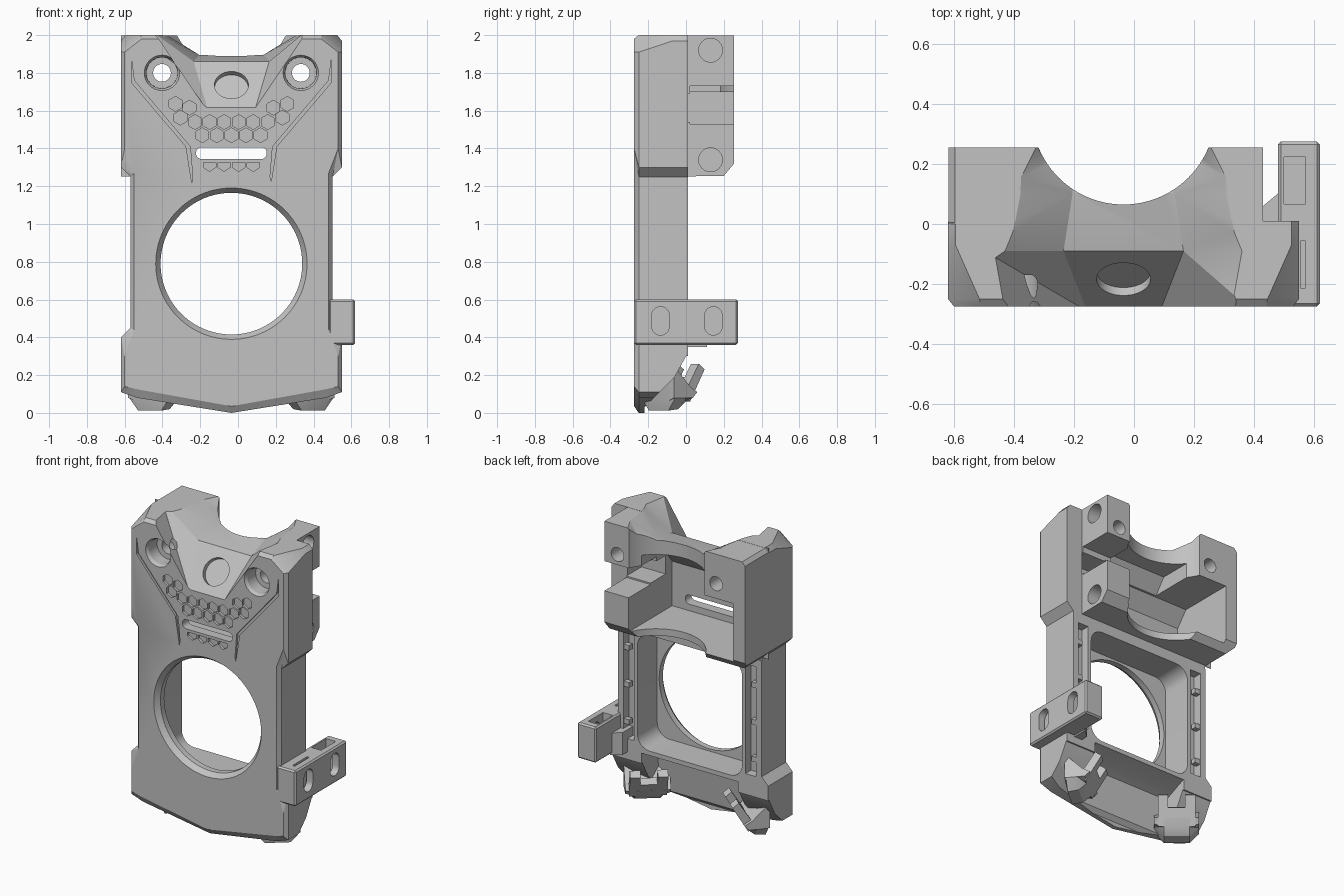
import bpy, bmesh, math
from mathutils import Vector, Matrix

if "Cube" in bpy.data.objects:
    bpy.data.objects.remove(bpy.data.objects["Cube"])

C = -0.035          # symmetry plane of the cowl
FRONT = -0.275
parts = []

grey = bpy.data.materials.new("neutral_grey")
grey.use_nodes = True
colour = (0.54, 0.54, 0.54, 1)
grey.diffuse_color = colour
grey.node_tree.nodes["Principled BSDF"].inputs["Base Color"].default_value = colour


def loft(name, sections, bevel=0):
    """Closed solid through matching rings of points."""
    bm = bmesh.new()
    rings = [[bm.verts.new(p) for p in s] for s in sections]
    n = len(rings[0])
    for a, b in zip(rings, rings[1:]):
        for i in range(n):
            j = (i + 1) % n
            bm.faces.new((a[i], a[j], b[j], b[i]))
    bm.faces.new(rings[0])
    bm.faces.new(rings[-1])
    bmesh.ops.connect_verts_nonplanar(bm, angle_limit=0.005, faces=bm.faces[:])
    bmesh.ops.recalc_face_normals(bm, faces=bm.faces)
    if bevel:
        bmesh.ops.bevel(bm, geom=bm.edges[:], offset=bevel, segments=1, affect='EDGES')
    me = bpy.data.meshes.new(name)
    bm.to_mesh(me)
    bm.free()
    ob = bpy.data.objects.new(name, me)
    bpy.context.scene.collection.objects.link(ob)
    return ob


def place(axis, a, b, t):
    return {'x': (t, a, b), 'y': (a, t, b), 'z': (a, b, t)}[axis]


def prism(name, pts, axis, lo, hi, bevel=0):
    return loft(name, [[place(axis, a, b, t) for a, b in pts] for t in (lo, hi)], bevel)


def box(name, x, y, z, bevel=0):
    return prism(name, [(x[0], y[0]), (x[1], y[0]), (x[1], y[1]), (x[0], y[1])], 'z', *z, bevel)


def circle(a, b, r, n=48, turn=0.0):
    return [(a + r * math.cos(turn + math.tau * i / n), b + r * math.sin(turn + math.tau * i / n))
            for i in range(n)]


def bore(name, x, z, steps, n):
    """Turned cutter along y from (y, radius) steps."""
    return loft(name, [[(a, y, b) for a, b in circle(x, z, r, n)] for y, r in steps])


def round_rect(a, b, ha, hb, r, n=8):
    pts = []
    for k, (sa, sb) in enumerate([(1, 1), (-1, 1), (-1, -1), (1, -1)]):
        for i in range(n + 1):
            t = (k + i / n) * math.pi / 2
            pts.append((a + sa * (ha - r) + r * math.cos(t), b + sb * (hb - r) + r * math.sin(t)))
    return pts


def combine(target, tool, op='DIFFERENCE'):
    m = target.modifiers.new("join", 'BOOLEAN')
    m.operation, m.object, m.solver = op, tool, 'EXACT'
    bpy.context.view_layer.objects.active = target
    bpy.ops.object.modifier_apply(modifier=m.name)
    bpy.data.objects.remove(tool)


def both(half):
    """Mirror a half outline (offset, height) that runs from top to bottom centre."""
    return [(C + u, z) for u, z in half] + [(C - u, z) for u, z in reversed(half) if u > 0]


# Front shell: outline with chamfered front edges
low = [(0.585, 1.30), (0.535, 1.25), (0.535, 0.45), (0.585, 0.40), (0.585, 0.11), (0.5, 0.08), (0, 0)]
front = [(0.475, 1.98), (0.565, 1.91), (0.565, 1.40), (0.515, 1.27), (0.515, 0.44),
         (0.565, 0.30), (0.565, 0.14), (0.5, 0.125), (0, 0.035)]
middle = [(0.48, 2), (0.585, 1.91)] + low
rear = [(0.56, 2), (0.585, 1.97)] + low
body = loft("cowl_body", [[(x, y, z) for x, z in both(h)] for h, y in
                          ((front, FRONT), (middle, -0.25), (rear, -0.07), (rear, 0.01))])

# Rear upper housing
combine(body, prism("upper_housing", [(0, 1.252), (0.2, 1.255), (0.255, 1.32), (0.255, 1.999), (0, 1.999)],
                    'x', -0.619, 0.43), 'UNION')
combine(body, prism("lower_chamfer", [(-0.64, 1.23), (-0.64, 1.32), (-0.55, 1.23)], 'y', 0.005, 0.3))
combine(body, prism("upper_chamfer", [(-0.64, 1.95), (-0.64, 2.03), (-0.57, 2.03)], 'y', 0.005, 0.3))

# Hollow below the duct, and sloped undersides at the corners
combine(body, prism("under_hollow", [(-0.2, -0.1), (-0.2, 0), (-0.16, 0.30), (0, 0.37), (0.1, 0.37), (0.1, -0.1)],
                    'x', C - 0.36, C + 0.36))
combine(body, prism("under_slope", [(-0.22, -0.1), (-0.22, 0.03), (-0.06, 0.19), (0, 0.30), (0.1, 0.30),
                                    (0.1, -0.1)], 'x', -1, 1))

# Upper cavity, open to the rear, and side channel
combine(body, prism("cavity", [(0.3, 1.30), (-0.21, 1.30), (-0.21, 1.60), (-0.13, 1.70), (0.3, 1.70)],
                    'x', -0.53, 0.25))
combine(body, prism("cavity_top", [(0.3, 1.68), (-0.13, 1.68), (-0.04, 1.80), (0.3, 1.80)],
                    'x', C - 0.24, C + 0.24))
combine(body, box("side_channel", (0.2, 0.6), (0.02, 0.3), (1.53, 1.73)))
combine(body, box("channel_pocket", (0.2, 0.43), (-0.14, 0.1), (1.54, 1.69)))

# V-shaped valley running over the top
valley = [(-0.29, 0.122, 0.395, 1.596), (-0.09, 0.2, 0.395, 1.86),
          (0.1, 0.17, 0.345, 1.895), (0.27, 0.165, 0.285, 1.895)]
sections = []
for y, ub, ut, zb in valley:
    ue = ut + (ut - ub) * 0.05 / (2 - zb)
    sections.append([(C - ub, y, zb), (C + ub, y, zb), (C + ue, y, 2.05), (C - ue, y, 2.05)])
combine(body, loft("valley", sections))

# Round clearance behind the housing
combine(body, prism("rear_clearance", circle(C, 0.371, 0.306, 96), 'z', 1.2, 2.1))

# Round recess on the sloped facet
normal = Vector((0, -0.804, 0.595))
across = Vector((0, 0.595, 0.804))
centre = Vector((C, -0.1825, 1.735))
combine(body, loft("facet_recess", [[centre + normal * d + Vector((a, 0, 0)) + across * b
                                     for a, b in circle(0, 0, 0.09)] for d in (-0.03, 0.05)]))

# Large fan opening with chamfer, and square duct behind it
combine(body, prism("fan_duct", round_rect(C, 0.79, 0.39, 0.39, 0.09), 'y', -0.2, 0.05))
combine(body, bore("fan_hole", C, 0.79, ((-0.285, 0.408), (-0.24, 0.375), (-0.1, 0.375)), 96))

for s in (-1, 1):
    x = C + s * 0.3675
    # Stepped screw holes
    combine(body, bore("screw_hole", x, 1.80, ((-0.29, 0.102), (-0.255, 0.083), (-0.17, 0.082),
                                               (-0.169, 0.047), (0.4, 0.047)), 32))
    # Styling grooves
    line = [(0.53, 1.88), (0.53, 1.75), (0.24, 1.41), (0.21, 1.22),
            (0.205, 1.25), (0.218, 1.41), (0.515, 1.76)]
    combine(body, prism("groove", [(C + s * u, z) for u, z in line], 'y', -0.3, -0.26))
    # Shallow recessed channel beside the duct
    xs = sorted((C + s * 0.415, C + s * 0.495))
    combine(body, box("side_recess", xs, (-0.05, 0.05), (0.44, 1.18)))
    for z in (0.55, 0.80, 1.05):
        xt = sorted((C + s * 0.455, C + s * 0.505))
        parts.append(box("wire_tab", xt, (-0.03, 0.005), (z - 0.017, z + 0.017)))

# Magnet holes in the side blocks
for z in (1.34, 1.92):
    combine(body, prism("magnet_hole", circle(0.13, z, 0.063, 32), 'x', 0.31, 0.6))

# Vent slot and honeycomb pockets
combine(body, prism("vent_slot", round_rect(C, 1.375, 0.187, 0.031, 0.029), 'y', -0.4, -0.1))
cells = [(k * 0.077, 1.47) for k in range(-2, 3)]
cells += [((k + 0.5) * 0.077, 1.54) for k in range(-3, 3)]
for s in (-1, 1):
    cells += [(s * 0.270, 1.563), (s * 0.222, 1.616), (s * 0.296, 1.636)]
for u, z in cells:
    combine(body, prism("hex_pocket", circle(C + u, z, 0.039, 6, math.pi / 6), 'y', -0.3, -0.258))
for k in (-1.5, -0.5, 0.5, 1.5):
    x = C + k * 0.077
    combine(body, prism("half_hex", [(x - 0.033, 1.325), (x + 0.033, 1.325), (x + 0.033, 1.30),
                                     (x, 1.278), (x - 0.033, 1.30)], 'y', -0.3, -0.258))
parts.append(body)

# Side clip with slots and top pockets
clip = box("side_clip", (0.48, 0.62), (FRONT, 0.275), (0.36, 0.60), 0.01)
for y, x0 in ((-0.135, 0.555), (0.145, 0.50)):
    combine(clip, box("clip_pocket", (x0, 0.572), (y - 0.078, y + 0.078), (0.40, 0.7)))
    combine(clip, prism("clip_slot", round_rect(y, 0.487, 0.046, 0.075, 0.045), 'x', 0.56, 0.7))
parts.append(clip)
parts.append(prism("clip_brace", [(0.43, -0.05), (0.43, 0.06), (0.49, 0.11), (0.49, -0.05)], 'z', 0.35, 0.5))

# Angled air nozzles at the lower corners: hull with tapered sides and a notched lip
hull = [(-0.03, 0.06), (-0.02, 0.012), (0.05, 0.02), (0.10, 0.06), (0.13, 0.11),
        (0.08, 0.14), (0.0, 0.22), (-0.03, 0.25)]
lip = [(0.10, 0.06), (0.16, 0.162), (0.12, 0.19), (0.06, 0.10)]
prong = [(0.10, 0.06), (0.20, 0.23), (0.16, 0.26), (0.06, 0.10)]
for s, side in ((1, "left"), (-1, "right")):
    turn = Matrix.Translation((C + s * 0.42, -0.13, 0)) @ Matrix.Rotation(s * math.radians(40), 4, 'Z')
    nozzle = [loft(side + "_nozzle", [[(w, d, max(z, floor)) for d, z in hull] for w, floor in
                                      ((-0.14, 0.08), (-0.08, 0), (0.08, 0), (0.14, 0.08))]),
              prism(side + "_nozzle_lip", lip, 'x', -0.115, 0.115)]
    for k in (-0.085, 0.085):
        nozzle.append(prism(side + "_nozzle_prong", prong, 'x', k - 0.032, k + 0.032))
    for ob in nozzle:
        ob.data.transform(turn)
    parts += nozzle

# Colour and shading
for ob in bpy.context.selected_objects:
    ob.select_set(False)
for ob in parts:
    ob.data.materials.clear()
    ob.data.materials.append(grey)
    ob.select_set(True)
bpy.context.view_layer.objects.active = body
bpy.ops.object.shade_smooth_by_angle(angle=math.radians(25))
